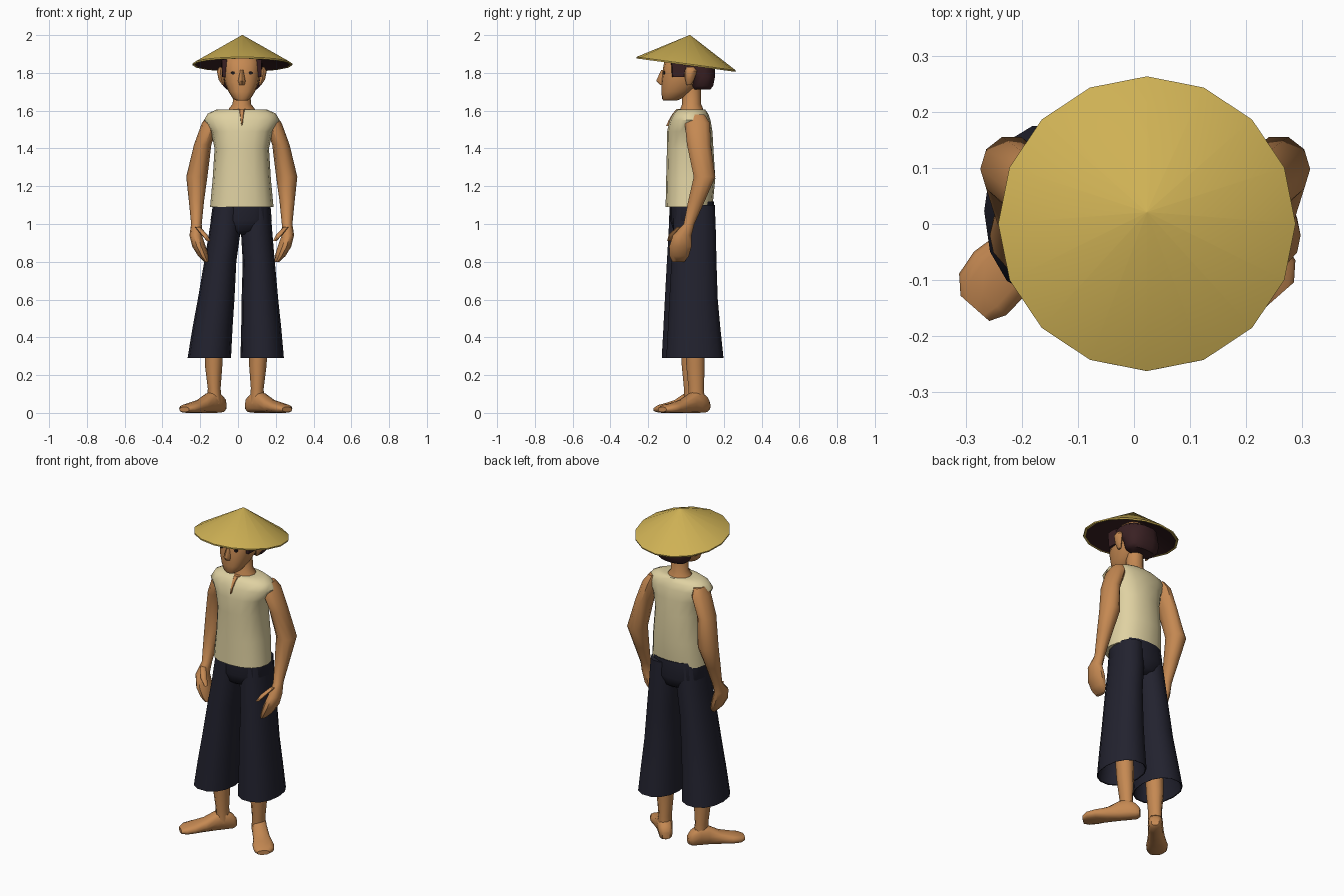
import bpy, bmesh, math
from mathutils import Matrix, Vector


def material(name, rgb):
    m = bpy.data.materials.new(name)
    m.diffuse_color = (*rgb, 1)
    return m


SKIN = material("tan skin", (0.56, 0.25, 0.085))
SHIRT = material("cream cloth", (0.74, 0.64, 0.36))
NAVY = material("dark navy cloth", (0.016, 0.016, 0.028))
HAIR = material("dark brown hair", (0.042, 0.015, 0.017))
STRAW = material("yellow straw", (0.62, 0.44, 0.09))
EYE = material("black eye", (0.012, 0.008, 0.008))


def lean(z):
    """Sideways centre of the legs: hips stand a little to +x, feet to -x."""
    return -0.012 + 0.032 * min(1, max(0, (z - 0.3) / 0.8))


def loft(name, rings, mat, n=12, power=2.0, side=1, mtx=None, legs=False, dy=0.0):
    """Skin a stack of superellipse rings (cx, cy, z, rx, ry), closed at both ends."""
    bm = bmesh.new()
    loops = []
    for cx, cy, z, rx, ry in rings:
        loop = []
        for i in range(n):
            a = 2 * math.pi * i / n
            c, s = math.cos(a), math.sin(a)
            p = Vector((cx + rx * math.copysign(abs(c) ** (2 / power), c),
                        cy + ry * math.copysign(abs(s) ** (2 / power), s), z))
            if mtx:
                p = mtx @ p
            p.x = p.x * side + (lean(p.z) if legs else 0.02)
            p.y += dy
            loop.append(bm.verts.new(p))
        loops.append(loop)
    for a, b in zip(loops, loops[1:]):
        for i in range(n):
            j = (i + 1) % n
            bm.faces.new((a[i], a[j], b[j], b[i]))
    bm.faces.new(loops[0])
    bm.faces.new(loops[-1])
    bmesh.ops.recalc_face_normals(bm, faces=bm.faces)
    me = bpy.data.meshes.new(name)
    bm.to_mesh(me)
    bm.free()
    me.materials.append(mat)
    me.shade_smooth()
    me.set_sharp_from_angle(angle=math.radians(45))
    ob = bpy.data.objects.new(name, me)
    bpy.context.collection.objects.link(ob)
    return ob


# Conical straw hat, tilted back, with a dark lining
tilt = Matrix.Translation((0.003, 0, 1.845)) @ Matrix.Rotation(math.radians(-7.7), 4, 'X')
hat = loft("hat", [(0, 0, 0.14, 0.001, 0.001), (0, 0, -0.003, 0.252, 0.252),
                   (0, 0, -0.004, 0.264, 0.264), (0, 0, 0.004, 0.265, 0.265),
                   (0, 0, 0.157, 0.001, 0.001)], STRAW, n=16, mtx=tilt)
hat.data.materials.append(HAIR)
for p in hat.data.polygons:
    if p.normal.z < -0.3 and (p.center - Vector((0.02, 0, 1.845))).length < 0.23:
        p.material_index = 1

# Head, neck and hair
loft("head", [(0, -0.085, 1.653, 0.028, 0.035), (0, -0.075, 1.664, 0.047, 0.052),
              (0, -0.05, 1.70, 0.070, 0.08), (0, -0.025, 1.75, 0.090, 0.106),
              (0, -0.008, 1.80, 0.098, 0.118), (0, 0.0, 1.86, 0.098, 0.115),
              (0, 0.01, 1.90, 0.07, 0.08)], SKIN, n=16, power=2.4)
loft("neck", [(0, 0.035, 1.55, 0.08, 0.07), (0, 0.03, 1.612, 0.068, 0.06),
              (0, 0.03, 1.635, 0.048, 0.05), (0, 0.03, 1.73, 0.046, 0.05)], SKIN)
loft("hair", [(0, 0.085, 1.713, 0.080, 0.045), (0, 0.085, 1.73, 0.098, 0.06),
              (0, 0.085, 1.78, 0.108, 0.07), (0, 0.04, 1.81, 0.110, 0.115),
              (0, 0.035, 1.85, 0.110, 0.118), (0, 0.02, 1.875, 0.095, 0.10)],
     HAIR, n=14, power=2.5)
loft("nose", [(0, -0.122, 1.815, 0.008, 0.010), (0, -0.122, 1.757, 0.021, 0.036),
              (0, -0.122, 1.737, 0.017, 0.016)], SKIN, n=8)

# Shirt with a notched neck
loft("shirt", [(0, 0.016, 1.09, 0.168, 0.124), (0, 0.025, 1.24, 0.154, 0.130),
               (0, 0.022, 1.40, 0.144, 0.123), (0, 0.020, 1.49, 0.163, 0.120),
               (0, 0.022, 1.55, 0.200, 0.108), (0, 0.025, 1.585, 0.180, 0.092),
               (0, 0.027, 1.605, 0.135, 0.075), (0, 0.028, 1.607, 0.08, 0.055)],
     SHIRT, n=16, power=2.3)
loft("neck_notch", [(0, -0.088, 1.52, 0.002, 0.020), (0, -0.074, 1.55, 0.009, 0.020),
                    (0, -0.055, 1.585, 0.017, 0.018), (0, -0.036, 1.608, 0.022, 0.016)],
     SKIN, n=6)

# Hips of the trousers
loft("trouser_hips", [(0, 0.032, 1.12, 0.150, 0.115), (0, 0.034, 1.02, 0.162, 0.118),
                      (0, 0.034, 0.965, 0.12, 0.10), (0, 0.034, 0.945, 0.05, 0.07)],
     NAVY, n=16, power=2.3, legs=True)

# Paired parts
for s, word in ((1, "right"), (-1, "left")):
    dy = 0.012 * s
    loft(word + "_ear", [(0.097, 0.015, 1.735, 0.006, 0.012), (0.108, 0.02, 1.765, 0.015, 0.024),
                         (0.114, 0.026, 1.81, 0.018, 0.032), (0.108, 0.022, 1.83, 0.012, 0.02)],
         SKIN, n=8, side=s)
    loft(word + "_sideburn", [(0.09, -0.04, 1.778, 0.014, 0.034), (0.092, -0.04, 1.87, 0.016, 0.04)],
         HAIR, n=8, power=5, side=s)
    face = Matrix.Translation((0.047, -0.114, 1.80)) @ Matrix.Rotation(math.pi / 2, 4, 'X')
    loft(word + "_eye", [(0, 0, -0.003, 0.011, 0.009), (0, 0, 0.006, 0.011, 0.009)],
         EYE, n=8, side=s, mtx=face)

    # Arm running into a hand, plus thumb
    loft(word + "_arm", [(0.150, 0.055, 1.58, 0.028, 0.045), (0.165, 0.06, 1.535, 0.046, 0.070),
                         (0.207, 0.068, 1.42, 0.046, 0.066), (0.238, 0.098, 1.25, 0.056, 0.060),
                         (0.240, 0.055, 1.12, 0.040, 0.046), (0.240, 0.016, 1.00, 0.028, 0.030),
                         (0.244, -0.020, 0.94, 0.033, 0.052), (0.226, -0.030, 0.88, 0.036, 0.062),
                         (0.203, -0.036, 0.83, 0.028, 0.053), (0.187, -0.040, 0.80, 0.013, 0.034)],
         SKIN, n=10, side=s)
    loft(word + "_thumb", [(0.235, -0.03, 0.985, 0.014, 0.018), (0.200, -0.072, 0.945, 0.017, 0.019),
                           (0.175, -0.088, 0.910, 0.010, 0.012)], SKIN, n=8, side=s)

    # Flared trouser leg with an open, hollow hem
    loft(word + "_trouser_leg", [(0.13, 0.032, 0.44, 0.09, 0.125), (0.14, 0.035, 0.292, 0.110, 0.149),
                                 (0.14, 0.035, 0.29, 0.115, 0.155), (0.129, 0.031, 0.45, 0.106, 0.142),
                                 (0.116, 0.028, 0.60, 0.097, 0.131), (0.102, 0.030, 0.80, 0.085, 0.122),
                                 (0.085, 0.033, 0.95, 0.083, 0.116), (0.075, 0.033, 1.10, 0.076, 0.110)],
         NAVY, n=14, power=2.2, side=s, legs=True, dy=dy)

    # Bare shin and outward-turned foot
    loft(word + "_shin", [(0.112, 0.045, 0.05, 0.038, 0.045), (0.114, 0.042, 0.13, 0.034, 0.043),
                          (0.117, 0.038, 0.25, 0.046, 0.051), (0.118, 0.035, 0.46, 0.052, 0.056)],
         SKIN, n=10, side=s, legs=True, dy=dy)
    d = Vector((0.66, -0.75, 0)).normalized()
    up = Vector((0, 0, 1))
    foot = Matrix((up.cross(d), up, d)).transposed().to_4x4()
    foot.translation = (0.083, 0.082, 0)
    loft(word + "_foot", [(0, 0.036, -0.028, 0.022, 0.024), (0, 0.044, -0.008, 0.038, 0.042),
                          (0, 0.060, 0.04, 0.042, 0.060), (0, 0.054, 0.085, 0.042, 0.054),
                          (0.002, 0.036, 0.15, 0.048, 0.036), (0.004, 0.027, 0.215, 0.060, 0.027),
                          (0.002, 0.022, 0.262, 0.056, 0.022), (-0.004, 0.018, 0.290, 0.034, 0.013)],
         SKIN, n=12, power=2.6, side=s, mtx=foot, legs=True, dy=dy)
